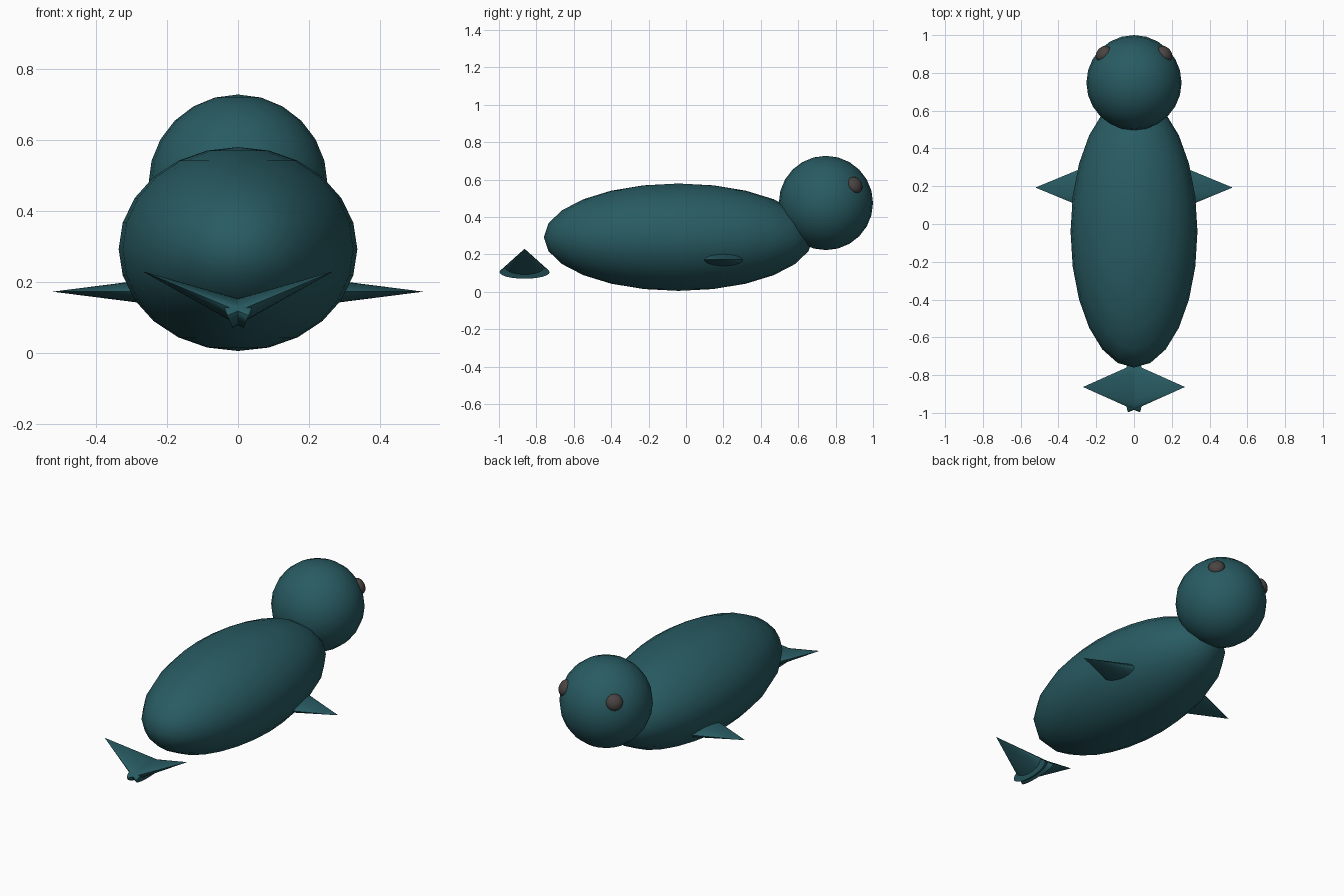
import bpy
from mathutils import Vector, Matrix

if "Cube" in bpy.data.objects:
    bpy.data.objects.remove(bpy.data.objects["Cube"])


def material(name, rgb):
    m = bpy.data.materials.new(name)
    m.diffuse_color = (*rgb, 1)
    m.use_nodes = True
    m.node_tree.nodes["Principled BSDF"].inputs["Base Color"].default_value = m.diffuse_color
    return m


TEAL = material("dark teal", (0.021, 0.105, 0.123))
GREY = material("dark grey", (0.068, 0.058, 0.055))


def finish(name, mat, matrix):
    ob = bpy.context.object
    ob.name = name
    ob.data.transform(matrix)
    ob.data.materials.append(mat)
    bpy.ops.object.shade_smooth_by_angle(angle=0.7)
    return ob


def ellipsoid(name, mat, centre, radii, rot=Matrix(), seg=24, rings=12):
    bpy.ops.mesh.primitive_uv_sphere_add(segments=seg, ring_count=rings, radius=1)
    scale = Matrix.Diagonal((*radii, 1))
    return finish(name, mat, Matrix.Translation(centre) @ rot @ scale)


def fin(name, base, tip, half_width, half_thick):
    """Flattened cone from base centre to tip, wide along y."""
    base, tip = Vector(base), Vector(tip)
    axis = tip - base
    z = axis.normalized()
    y = Vector((0, 1, 0))
    x = y.cross(z)
    rot = Matrix((x, y, z)).transposed().to_4x4()
    bpy.ops.mesh.primitive_cone_add(vertices=24, radius1=1, radius2=0, depth=1)
    scale = Matrix.Diagonal((half_thick, half_width, axis.length, 1))
    return finish(name, TEAL, Matrix.Translation((base + tip) / 2) @ rot @ scale)


# Body and head
ellipsoid("body", TEAL, (0, -0.04, 0.292), (0.336, 0.72, 0.287))
head = Vector((0, 0.748, 0.475))
ellipsoid("head", TEAL, head, (0.252, 0.252, 0.252))

for side, s in (("left", -1), ("right", 1)):
    # Eyes: flattened balls lying on the head surface
    d = Vector((s * 0.165, 0.157, 0.097)).normalized()
    ellipsoid(side + "_eye", GREY, head + d * 0.243, (0.047, 0.047, 0.032),
              d.to_track_quat('Z', 'Y').to_matrix().to_4x4(), 16, 8)
    # Side flippers
    fin(side + "_flipper", (s * 0.2, 0.193, 0.172), (s * 0.522, 0.193, 0.172), 0.133, 0.041)
    # Tail flukes, crossing at the middle
    fin(side + "_tail_fluke", (-s * 0.03, -0.863, 0.105), (s * 0.27, -0.863, 0.23), 0.134, 0.038)
